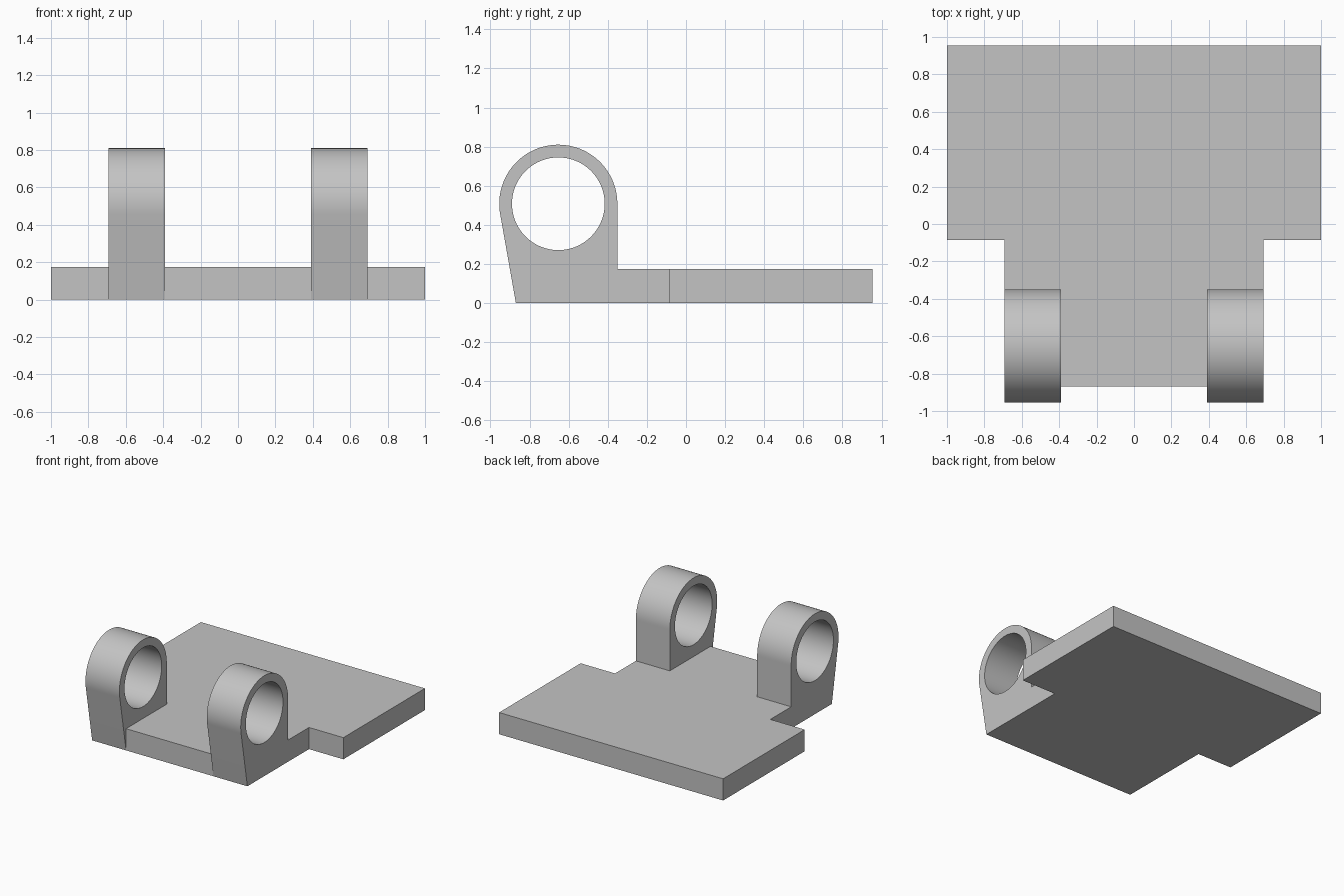
import bpy, bmesh
from math import acos, atan2, cos, hypot, pi, radians, sin, tau
from mathutils import Vector

cube = bpy.data.objects.get("Cube")
if cube:
    bpy.data.objects.remove(cube, do_unlink=True)

# One plain grey for the whole bracket
GREY = (0.55, 0.55, 0.55, 1)
grey = bpy.data.materials.new("plain_grey")
grey.diffuse_color = GREY
grey.use_nodes = True
grey.node_tree.nodes["Principled BSDF"].inputs["Base Color"].default_value = GREY


def extruded(name, loops, offset):
    """Fill closed loops (the later ones are holes) and extrude them by offset."""
    bm = bmesh.new()
    edges = []
    for loop in loops:
        verts = [bm.verts.new(p) for p in loop]
        edges += [bm.edges.new((verts[i - 1], verts[i])) for i in range(len(verts))]
    offset = Vector(offset)
    bmesh.ops.triangle_fill(bm, edges=edges, use_beauty=True, normal=offset.normalized())
    new = bmesh.ops.extrude_face_region(bm, geom=bm.faces[:])["geom"]
    bmesh.ops.translate(bm, vec=offset,
                        verts=[v for v in new if isinstance(v, bmesh.types.BMVert)])
    bmesh.ops.recalc_face_normals(bm, faces=bm.faces)
    mesh = bpy.data.meshes.new(name)
    bm.to_mesh(mesh)
    bm.free()
    mesh.materials.append(grey)
    obj = bpy.data.objects.new(name, mesh)
    bpy.context.collection.objects.link(obj)
    bpy.ops.object.select_all(action='DESELECT')
    obj.select_set(True)
    bpy.context.view_layer.objects.active = obj
    bpy.ops.object.shade_smooth_by_angle(angle=radians(30))
    return obj


FRONT, STEP, BACK = -0.87, -0.085, 0.955
INNER, OUTER = 0.39, 0.693          # lug sides
CY, CZ, RADIUS, BORE = -0.653, 0.508, 0.302, 0.237
lug_back = CY + RADIUS

# Base plate: wide rear, narrower tongue that fits between the lugs
half = [(INNER, FRONT), (INNER, lug_back), (OUTER, lug_back),
        (OUTER, STEP), (1, STEP), (1, BACK)]
outline = half + [(-x, y) for x, y in reversed(half)]
extruded("base_plate", [[(x, y, 0) for x, y in outline]], (0, 0, 0.175))

# Lug profile: round top, straight back, front edge tangent to the round
dy, dz = FRONT - CY, -CZ
tangent = atan2(dz, dy) % tau - acos(RADIUS / hypot(dy, dz))
STEPS = 64
arc = [(CY + RADIUS * cos(tangent * i / STEPS), CZ + RADIUS * sin(tangent * i / STEPS))
       for i in range(STEPS + 1)]
profile = [(lug_back, 0)] + arc + [(FRONT, 0)]
bore = [(CY + BORE * cos(tau * i / 96), CZ + BORE * sin(tau * i / 96)) for i in range(96)]

for name, x in (("left_lug", INNER), ("right_lug", -OUTER)):
    extruded(name, [[(x, y, z) for y, z in loop] for loop in (profile, bore)],
             (OUTER - INNER, 0, 0))
